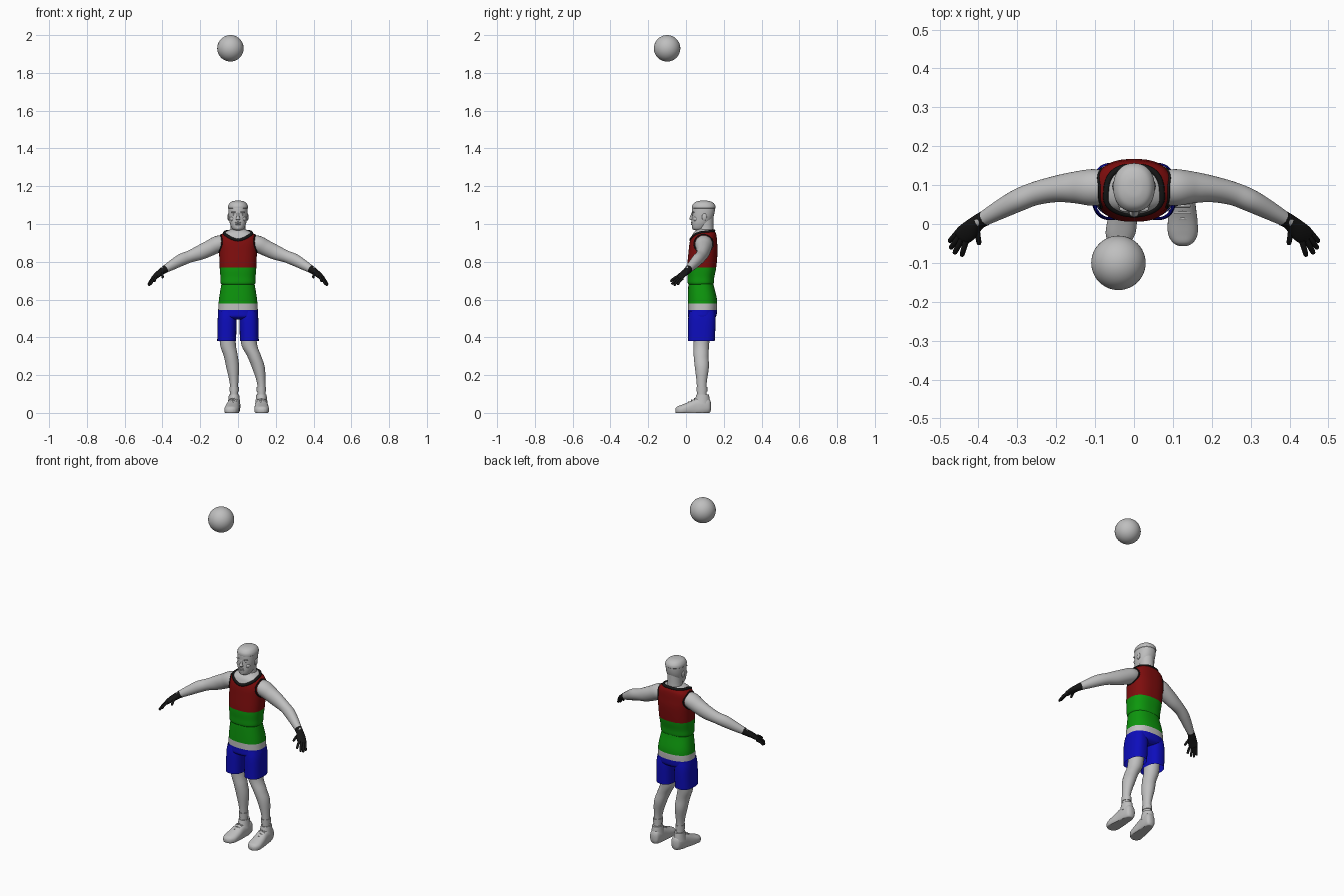
import bpy, bmesh, math
from mathutils import Vector, Matrix
from mathutils.bvhtree import BVHTree

if "Cube" in bpy.data.objects:
    bpy.data.objects.remove(bpy.data.objects["Cube"])


def material(name, rgb):
    m = bpy.data.materials.new(name)
    m.use_nodes = True
    m.diffuse_color = (*rgb, 1)
    m.node_tree.nodes["Principled BSDF"].inputs["Base Color"].default_value = (*rgb, 1)
    return m


GREY = material("light grey", (0.52, 0.52, 0.52))
RED = material("dark red", (0.21, 0.004, 0.004))
GREEN = material("green", (0.004, 0.31, 0.004))
BLUE = material("blue", (0.004, 0.004, 0.5))
BLACK = material("black", (0.008, 0.008, 0.008))


def finish(name, bm, mats, rule=None):
    """Turn a bmesh into a smooth object, colouring faces by a rule."""
    bmesh.ops.recalc_face_normals(bm, faces=bm.faces)
    for f in bm.faces:
        f.smooth = True
        if rule:
            f.material_index = rule(f.calc_center_median())
    for e in bm.edges:
        e.smooth = e.calc_face_angle(0) < 0.8
    mesh = bpy.data.meshes.new(name)
    bm.to_mesh(mesh)
    bm.free()
    for m in mats:
        mesh.materials.append(m)
    ob = bpy.data.objects.new(name, mesh)
    bpy.context.collection.objects.link(ob)
    return ob


def spline(pts, steps):
    """Smooth path through points of position and two radii."""
    pts = [Vector(p) for p in pts]
    out = []
    for i in range(len(pts) - 1):
        a, b, c, d = pts[max(i - 1, 0)], pts[i], pts[i + 1], pts[min(i + 2, len(pts) - 1)]
        for k in range(steps):
            t = k / steps
            out.append(b + ((c - a) * t + (2 * a - 5 * b + 4 * c - d) * t * t
                            + (3 * b - a - 3 * c + d) * t ** 3) / 2)
    return out + [pts[-1]]


def loft_mesh(pts, axis=None, power=2.0, cap=True, steps=6, seg=40):
    bm = bmesh.new()
    path = spline(pts, steps)
    rings = []
    for i, p in enumerate(path):
        u, v = Vector((1, 0, 0)), Vector((0, 1, 0))
        if axis == "y":
            v = Vector((0, 0, 1))
        elif axis is None:
            t = (path[min(i + 1, len(path) - 1)] - path[max(i - 1, 0)])
            t = Vector(t[:3]).normalized()
            u = t.cross(Vector((0, 0, 1))).normalized()
            v = u.cross(t)
        ring = []
        for k in range(seg):
            a = math.tau * k / seg
            c, s = math.cos(a), math.sin(a)
            c = math.copysign(abs(c) ** (2 / power), c)
            s = math.copysign(abs(s) ** (2 / power), s)
            ring.append(bm.verts.new(Vector(p[:3]) + u * c * p[3] + v * s * p[4]))
        rings.append(ring)
    for r, q in zip(rings, rings[1:]):
        for k in range(seg):
            n = (k + 1) % seg
            bm.faces.new((r[k], r[n], q[n], q[k]))
    if cap:
        bm.faces.new(rings[0])
        bm.faces.new(rings[-1])
    return bm


def loft(name, pts, mat, **kw):
    return finish(name, loft_mesh(pts, **kw), [mat])


def column(rows):
    """Rows of height, depth centre, half width, half depth on the centre line."""
    return [(0, cy, z, rx, ry) for z, cy, rx, ry in rows]


def cut(bm, z):
    bmesh.ops.bisect_plane(bm, geom=bm.verts[:] + bm.edges[:] + bm.faces[:],
                           plane_co=(0, 0, z), plane_no=(0, 0, 1))


def ball(name, loc, size, mat=GREY, seg=32):
    bm = bmesh.new()
    bmesh.ops.create_uvsphere(bm, u_segments=seg, v_segments=seg // 2, radius=1,
                              matrix=Matrix.LocRotScale(Vector(loc), None, Vector(size)))
    return finish(name, bm, [mat])


def cord(name, pts, radius, mat, cyclic=False):
    cu = bpy.data.curves.new(name, "CURVE")
    cu.dimensions = "3D"
    cu.bevel_depth = radius
    cu.bevel_resolution = 2
    cu.use_fill_caps = True
    sp = cu.splines.new("POLY")
    sp.points.add(len(pts) - 1)
    for p, co in zip(sp.points, pts):
        p.co = (*co, 1)
    sp.use_cyclic_u = cyclic
    cu.materials.append(mat)
    bpy.context.collection.objects.link(bpy.data.objects.new(name, cu))


# Thrown ball
ball("ball", (-0.04, -0.1, 1.93), (0.07, 0.07, 0.07), seg=48)

# Vest: red above, green below, skin inside the neckline
AXIS = Vector((0, 0.095, 0))


def neckline(d):
    front = -d.y
    return 0.956 + 0.008 * max(-front, 0) - 0.041 * max(front, 0) ** 2


def vest_rule(c):
    d = Vector((c.x, c.y - AXIS.y, 0)).normalized()
    if c.z > neckline(d):
        return 2
    return 0 if c.z > 0.77 else 1


vest = loft_mesh(column([
    (0.678, 0.078, 0.084, 0.062), (0.688, 0.078, 0.092, 0.069), (0.72, 0.079, 0.093, 0.071),
    (0.77, 0.083, 0.097, 0.077), (0.85, 0.09, 0.1, 0.077), (0.9, 0.092, 0.101, 0.073),
    (0.935, 0.096, 0.095, 0.066), (0.953, 0.098, 0.077, 0.059), (0.967, 0.1, 0.05, 0.046),
    (0.975, 0.1, 0.03, 0.03)]), axis="z", power=2.5, seg=72)
cut(vest, 0.77)
surface = BVHTree.FromBMesh(vest)

# Black collar and armhole trim follow the vest surface
collar = []
for k in range(64):
    a = math.tau * k / 64
    d = Vector((math.sin(a), -math.cos(a), 0))
    hit = surface.ray_cast(AXIS + Vector((0, 0, neckline(d))), d)[0]
    if hit:
        collar.append(hit - d * 0.002)
cord("collar", collar, 0.008, BLACK, True)
for side, s in (("left", 1), ("right", -1)):
    trim = []
    for k in range(40):
        a = math.tau * k / 40
        start = Vector((0, 0.093 + 0.05 * math.cos(a), 0.896 + 0.048 * math.sin(a)))
        hit = surface.ray_cast(start, Vector((s, 0, 0)))[0]
        if hit:
            trim.append(hit)
    cord(side + "_armhole_trim", trim, 0.0035, BLACK, True)
finish("vest", vest, [RED, GREEN, GREY], vest_rule)

# Shorts: green hips, pale band, blue legs
hips = loft_mesh(column([
    (0.7, 0.079, 0.084, 0.064), (0.67, 0.08, 0.09, 0.068), (0.6, 0.087, 0.101, 0.077),
    (0.54, 0.087, 0.105, 0.077), (0.51, 0.085, 0.106, 0.074), (0.495, 0.085, 0.09, 0.055)]),
    axis="z", power=2.4, seg=64)
for z in (0.58, 0.545):
    cut(hips, z)
finish("shorts_hips", hips, [GREEN, GREY, BLUE],
       lambda c: 0 if c.z > 0.58 else 1 if c.z > 0.545 else 2)
for side, s in (("left", 1), ("right", -1)):
    loft(side + "_shorts_leg", [(s * 0.056, 0.085, 0.54, 0.046, 0.068),
                                (s * 0.058, 0.084, 0.49, 0.05, 0.073),
                                (s * 0.06, 0.081, 0.38, 0.05, 0.071)],
         BLUE, axis="z", power=2.5, cap=False)

# Legs and shoes: leg rows give height, x, depth centre and radii
LEGS = {"left": ((0.5, 0.055, 0.085, 0.042, 0.05), (0.37, 0.058, 0.081, 0.042, 0.042),
                 (0.3, 0.086, 0.08, 0.037, 0.039), (0.24, 0.108, 0.084, 0.034, 0.037),
                 (0.15, 0.124, 0.083, 0.022, 0.026), (0.05, 0.124, 0.085, 0.023, 0.027)),
        "right": ((0.5, -0.055, 0.085, 0.042, 0.05), (0.37, -0.054, 0.081, 0.042, 0.042),
                  (0.3, -0.038, 0.08, 0.037, 0.039), (0.24, -0.028, 0.084, 0.034, 0.037),
                  (0.15, -0.021, 0.083, 0.022, 0.026), (0.05, -0.021, 0.085, 0.023, 0.027))}
for side, toe in (("left", 0.126), ("right", -0.038)):
    rows = LEGS[side]
    loft(side + "_leg", [(x, y, z, rx, ry) for z, x, y, rx, ry in rows], GREY, axis="z")
    ankle = rows[-1][1]
    loft(side + "_sock_cuff", [(ankle, 0.084, z, 0.025, 0.029) for z in (0.112, 0.125, 0.138)],
         GREY, axis="z")

    def along(y):
        return toe + (ankle - toe) * (y + 0.05) / 0.13

    shoe = loft_mesh([(along(y), y, z, w, h) for y, z, w, h in (
        (0.132, 0.035, 0.012, 0.02), (0.122, 0.036, 0.026, 0.038), (0.09, 0.036, 0.032, 0.048),
        (0.05, 0.03, 0.034, 0.046), (0.01, 0.022, 0.038, 0.034), (-0.025, 0.015, 0.038, 0.027),
        (-0.047, 0.013, 0.027, 0.02), (-0.056, 0.012, 0.012, 0.01))], axis="y", power=2.4)
    for v in shoe.verts:
        v.co.z = max(v.co.z, 0)
    finish(side + "_shoe", shoe, [GREY])
    loft(side + "_shoe_collar", [(ankle, 0.084, 0.05, 0.033, 0.044),
                                 (ankle, 0.087, 0.08, 0.029, 0.037),
                                 (ankle, 0.088, 0.097, 0.027, 0.033)], GREY, axis="z")
    for y, z in ((0.046, 0.077), (0.03, 0.068), (0.014, 0.058)):
        cord(side + "_lace", [(along(y) + x, y, z - abs(x) * 0.4) for x in (-0.02, 0, 0.02)],
             0.003, GREY)

# Arms, gloves and fingers
FINGERS = {"little": ((0.45, -0.018, 0.712), (0.475, -0.045, 0.678)),
           "ring": ((0.447, -0.028, 0.712), (0.472, -0.063, 0.674)),
           "middle": ((0.441, -0.036, 0.716), (0.462, -0.076, 0.68)),
           "index": ((0.432, -0.043, 0.722), (0.443, -0.082, 0.695)),
           "thumb": ((0.405, -0.01, 0.745), (0.398, -0.052, 0.715))}
for side, s in (("left", 1), ("right", -1)):
    loft(side + "_arm", [(s * x, y, z, u, v) for x, y, z, u, v in (
        (0.06, 0.095, 0.905, 0.04, 0.036), (0.105, 0.094, 0.894, 0.047, 0.044),
        (0.15, 0.094, 0.872, 0.041, 0.042), (0.2, 0.09, 0.849, 0.034, 0.039),
        (0.255, 0.078, 0.828, 0.03, 0.032), (0.3, 0.06, 0.81, 0.029, 0.032),
        (0.35, 0.034, 0.782, 0.024, 0.026), (0.4, 0.006, 0.753, 0.017, 0.018))], GREY)
    loft(side + "_glove", [(s * x, y, z, u, v) for x, y, z, u, v in (
        (0.383, 0.015, 0.763, 0.02, 0.021), (0.402, 0.004, 0.75, 0.02, 0.018),
        (0.425, -0.018, 0.732, 0.025, 0.014), (0.443, -0.032, 0.716, 0.023, 0.01),
        (0.449, -0.037, 0.711, 0.015, 0.005))], BLACK)
    for finger, (a, b) in FINGERS.items():
        a, b = Vector((s * a[0], *a[1:])), Vector((s * b[0], *b[1:]))
        bend = a.lerp(b, 0.55) + Vector((0, 0, 0.004))
        tip = bend.lerp(b, 0.85)
        loft(side + "_" + finger + "_finger", [(*a, 0.008, 0.008), (*bend, 0.007, 0.007),
                                               (*tip, 0.006, 0.006), (*b, 0.002, 0.002)],
             BLACK, seg=12, steps=4)

# Neck and head
loft("neck", column([(0.91, 0.1, 0.055, 0.055), (0.95, 0.103, 0.045, 0.045),
                     (0.98, 0.104, 0.04, 0.041), (1.04, 0.1, 0.04, 0.045)]), GREY, axis="z")
loft("head", column([
    (0.966, 0.07, 0.015, 0.018), (0.974, 0.069, 0.03, 0.034), (1.0, 0.077, 0.042, 0.047),
    (1.03, 0.086, 0.048, 0.056), (1.06, 0.091, 0.051, 0.06), (1.09, 0.093, 0.05, 0.06),
    (1.11, 0.094, 0.041, 0.049), (1.12, 0.094, 0.02, 0.025)]), GREY, axis="z", power=2.2)
loft("hair_cap", column([
    (1.082, 0.094, 0.051, 0.06), (1.086, 0.094, 0.0535, 0.0625), (1.1, 0.094, 0.051, 0.06),
    (1.114, 0.094, 0.041, 0.048), (1.122, 0.094, 0.023, 0.027), (1.124, 0.094, 0.005, 0.006)]),
    GREY, axis="z", power=2.2)
loft("nose", column([(1.06, 0.036, 0.006, 0.006), (1.04, 0.031, 0.007, 0.009),
                     (1.027, 0.028, 0.012, 0.01), (1.02, 0.033, 0.009, 0.006)]),
     GREY, axis="z", seg=20)
ball("chin", (0, 0.047, 0.979), (0.018, 0.015, 0.011))
for lip, z, w in (("upper_lip", 1.008, 0.018), ("lower_lip", 0.999, 0.016)):
    ball(lip, (0, 0.034, z), (w, 0.008, 0.005))
for side, s in (("left", 1), ("right", -1)):
    ball(side + "_brow", (s * 0.02, 0.039, 1.062), (0.018, 0.008, 0.005))
    ball(side + "_eye", (s * 0.02, 0.041, 1.049), (0.009, 0.007, 0.005))
    ball(side + "_cheek", (s * 0.028, 0.052, 1.027), (0.014, 0.014, 0.014))
    ball(side + "_ear", (s * 0.05, 0.097, 1.037), (0.006, 0.013, 0.019))
